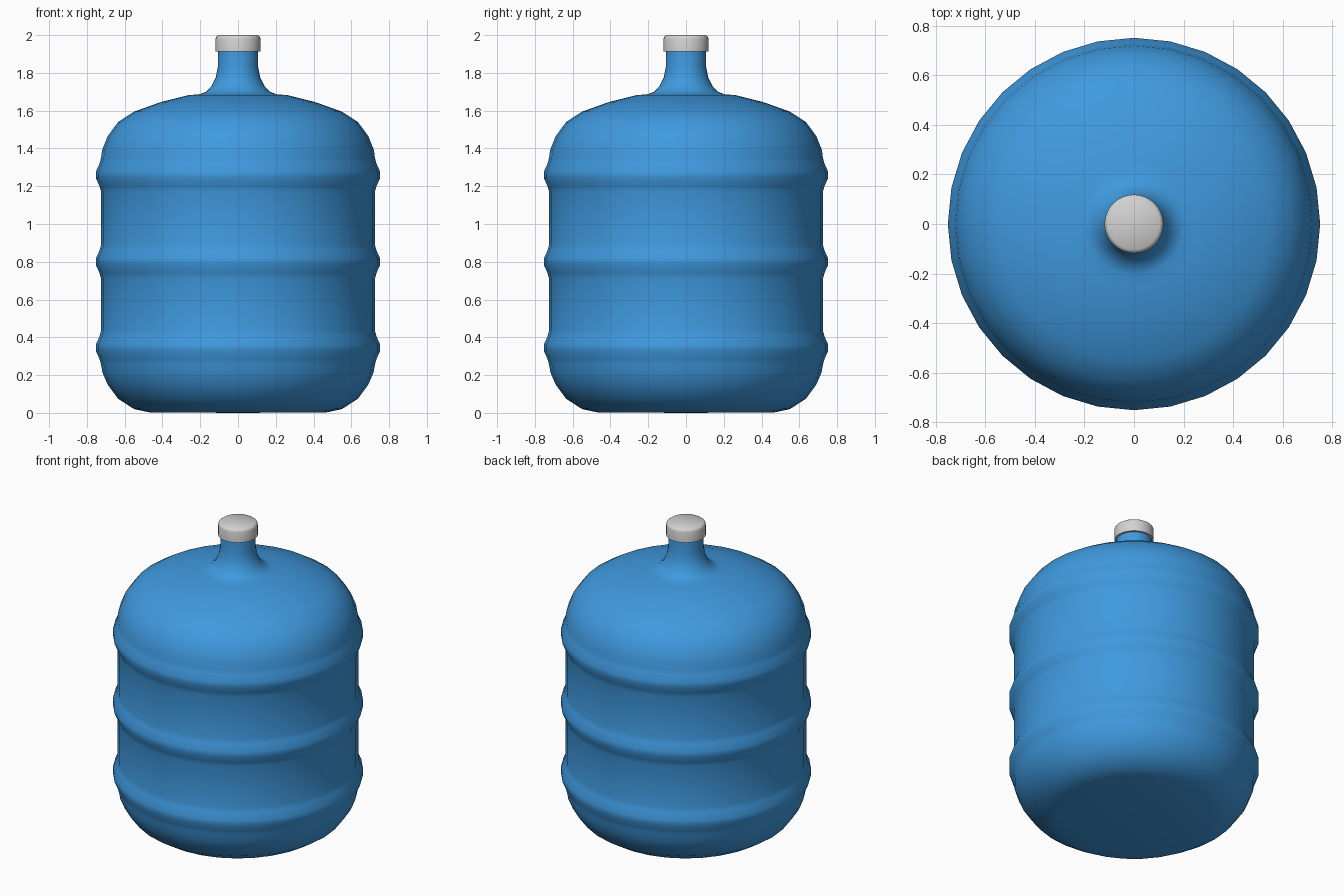
import bpy, bmesh, math

if "Cube" in bpy.data.objects:
    bpy.data.objects.remove(bpy.data.objects["Cube"], do_unlink=True)


def make_material(name, color):
    mat = bpy.data.materials.new(name)
    mat.use_nodes = True
    mat.diffuse_color = color
    mat.node_tree.nodes["Principled BSDF"].inputs["Base Color"].default_value = color
    return mat


def lathe(name, profile, mat, segments=32, sharp=60):
    """Spin a (radius, height) profile around z; it starts and ends on the axis."""
    bm = bmesh.new()
    verts = [bm.verts.new((r, 0, z)) for r, z in profile]
    edges = [bm.edges.new(pair) for pair in zip(verts, verts[1:])]
    bmesh.ops.spin(bm, geom=verts + edges, axis=(0, 0, 1), cent=(0, 0, 0),
                   angle=math.tau, steps=segments)
    bmesh.ops.remove_doubles(bm, verts=bm.verts, dist=0.0005)
    bmesh.ops.recalc_face_normals(bm, faces=bm.faces)
    mesh = bpy.data.meshes.new(name)
    bm.to_mesh(mesh)
    bm.free()
    mesh.materials.append(mat)
    obj = bpy.data.objects.new(name, mesh)
    bpy.context.collection.objects.link(obj)
    bpy.ops.object.select_all(action="DESELECT")
    obj.select_set(True)
    bpy.context.view_layer.objects.active = obj
    bpy.ops.object.shade_smooth_by_angle(angle=math.radians(sharp))
    return obj


blue = make_material("bottle blue", (0.05, 0.32, 0.74, 1))
white = make_material("cap white", (0.65, 0.65, 0.65, 1))

# Bottle: rounded base, three swollen ribs, domed shoulder, flared neck
wall = 0.725
base = [(0, 0), (0.47, 0.003), (0.55, 0.02), (0.635, 0.075), (0.69, 0.15), (0.718, 0.215)]
rib = [(wall, -0.09), (0.733, -0.06), (0.752, -0.018), (0.752, 0.018),
       (0.733, 0.06), (wall, 0.09)]
shoulder = [(0.72, 1.39), (0.69, 1.465), (0.635, 1.54), (0.55, 1.595),
            (0.41, 1.645), (0.26, 1.683), (0.205, 1.686)]
neck = [(0.17, 1.7), (0.14, 1.73), (0.118, 1.775), (0.107, 1.83), (0.105, 1.93), (0, 1.93)]
ribs = [(r, centre + dz) for centre in (0.345, 0.8, 1.26) for r, dz in rib]
lathe("bottle", base + ribs + shoulder + neck, blue)

# Screw cap with a softened top rim
cap = [(0, 1.912), (0.119, 1.912), (0.119, 1.98), (0.115, 1.992), (0.104, 2), (0, 2)]
lathe("cap", cap, white)
